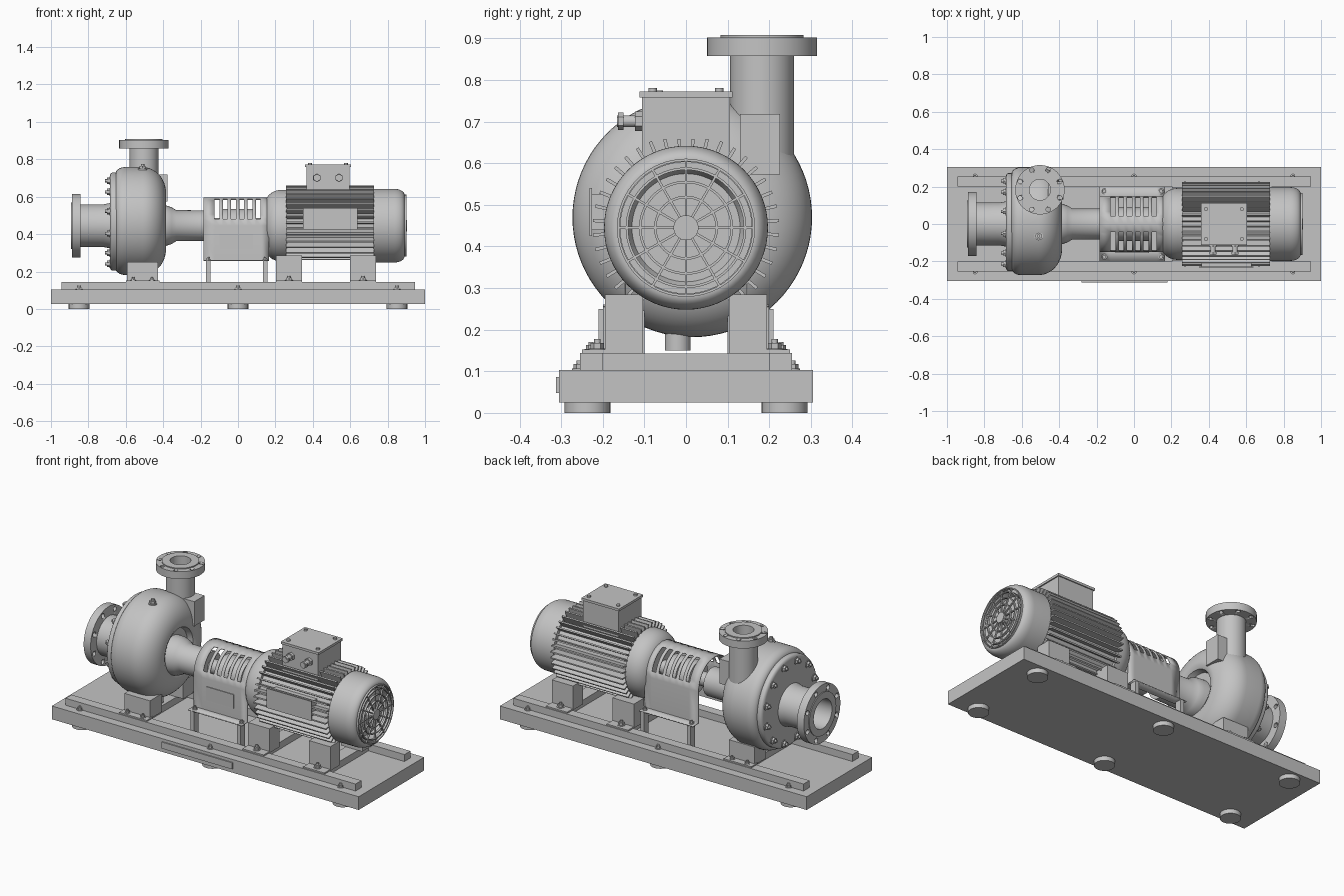
import bpy, bmesh, math
from mathutils import Matrix, Vector

if "Cube" in bpy.data.objects:
    bpy.data.objects.remove(bpy.data.objects["Cube"])

GREY = bpy.data.materials.new("machine_grey")
GREY.diffuse_color = (0.55, 0.55, 0.55, 1)
GREY.use_nodes = True
GREY.node_tree.nodes["Principled BSDF"].inputs["Base Color"].default_value = GREY.diffuse_color
AX = 0.445                       # height of the shaft axis
TO_X = Matrix.Rotation(math.pi / 2, 4, 'Y')


def finish(name, bm, smooth=True):
    bmesh.ops.remove_doubles(bm, verts=bm.verts, dist=1e-5)
    bmesh.ops.recalc_face_normals(bm, faces=bm.faces)
    me = bpy.data.meshes.new(name)
    bm.to_mesh(me)
    bm.free()
    me.materials.append(GREY)
    if smooth:
        me.polygons.foreach_set("use_smooth", [True] * len(me.polygons))
        me.set_sharp_from_angle(angle=math.radians(32))
    ob = bpy.data.objects.new(name, me)
    bpy.context.collection.objects.link(ob)
    return ob


def add_box(bm, b, rot=Matrix()):
    c = Vector(((b[0] + b[1]) / 2, (b[2] + b[3]) / 2, (b[4] + b[5]) / 2))
    s = (b[1] - b[0], b[3] - b[2], b[5] - b[4])
    bmesh.ops.create_cube(bm, size=1, matrix=rot @ Matrix.Translation(c) @ Matrix.Diagonal((*s, 1)))


def boxes(name, items, mirror=False):
    bm = bmesh.new()
    for b in items:
        add_box(bm, b)
        if mirror:
            add_box(bm, (b[0], b[1], -b[3], -b[2], b[4], b[5]))
    return finish(name, bm, False)


def add_cyl(bm, c, d, r, h, n):
    """Cylinder starting at c and running along d for length h."""
    d = Vector(d)
    m = Matrix.Translation(Vector(c) + d * h / 2) @ d.to_track_quat('Z', 'Y').to_matrix().to_4x4()
    bmesh.ops.create_cone(bm, cap_ends=True, segments=n, radius1=r, radius2=r, depth=h, matrix=m)


def cyls(name, places, d, r, h, n=32):
    bm = bmesh.new()
    for c in places:
        add_cyl(bm, c, d, r, h, n)
    return finish(name, bm)


def bolts(name, places, d, r):
    """Washer, hexagon nut and stud at each place."""
    bm = bmesh.new()
    for c in places:
        add_cyl(bm, c, d, r * 1.3, r * 0.3, 20)
        add_cyl(bm, c, d, r, r * 1.1, 6)
        add_cyl(bm, c, d, r * 0.5, r * 1.7, 12)
    return finish(name, bm)


def lathe(name, prof, y=0, z=AX, n=64, closed=False):
    """Turn a profile of (x, radius) about an axis along x."""
    bm = bmesh.new()
    rings = [[bm.verts.new((px, y + r * math.cos(2 * math.pi * i / n), z + r * math.sin(2 * math.pi * i / n)))
              for i in range(n)] for px, r in prof]
    pairs = list(zip(rings, rings[1:])) + ([(rings[-1], rings[0])] if closed else [])
    for a, b in pairs:
        for i in range(n):
            j = (i + 1) % n
            bm.faces.new((a[i], a[j], b[j], b[i]))
    bmesh.ops.dissolve_degenerate(bm, dist=1e-6, edges=bm.edges)
    return finish(name, bm)


def arc(cx, cr, a, b, d0, d1, n=8):
    return [(cx + a * math.cos(math.radians(d0 + (d1 - d0) * i / n)),
             cr + b * math.sin(math.radians(d0 + (d1 - d0) * i / n))) for i in range(n + 1)]


def ring_points(count, r, x, y, z, phase=0.5):
    return [(x, y + r * math.cos(2 * math.pi * (i + phase) / count), z + r * math.sin(2 * math.pi * (i + phase) / count))
            for i in range(count)]


def drill(ob, cutter):
    m = ob.modifiers.new("holes", 'BOOLEAN')
    m.object, m.operation, m.solver = cutter, 'DIFFERENCE', 'EXACT'
    cutter.hide_render = True
    bpy.context.view_layer.objects.active = ob
    bpy.ops.object.modifier_apply(modifier=m.name)
    bpy.data.objects.remove(cutter)


# Base, feet, rails and cross members
boxes("base_plate", [(-1, 1, -0.305, 0.305, 0.025, 0.103)])
cyls("base_feet", [(x, y, 0) for x in (-0.85, 0, 0.85) for y in (-0.237, 0.237)], (0, 0, 1), 0.055, 0.03, 40)
boxes("rails", [(-0.945, 0.945, 0.2, 0.255, 0.1, 0.144)], True)
boxes("cross_members", [(x - 0.04, x + 0.04, -0.2, 0.2, 0.1, 0.143) for x in (-0.51, 0.27, 0.67)])
bolts("anchor_bolts", [(x, y, 0.102) for x in (-0.85, 0, 0.85) for y in (-0.256, 0.256)], (0, 0, 1), 0.014)
boxes("base_label", [(-0.28, 0.18, -0.312, -0.304, 0.048, 0.086)])

# Motor body with cooling fins
lathe("motor_body", [(0.25, 0), (0.25, 0.175), (0.735, 0.175), (0.735, 0)])
bm = bmesh.new()
for i in range(40):
    a = 2 * math.pi * (i + 0.5) / 40
    s = math.sin(a)
    reach = min(0.224, (0.213 if s > 0 else 0.182) / max(abs(s), 0.01))
    rot = Matrix.Translation((0, 0, AX)) @ Matrix.Rotation(a, 4, 'X')
    add_box(bm, (0.257, 0.727, 0.16, reach, -0.004, 0.004), rot)
finish("motor_fins", bm, False)
boxes("motor_label", [(0.347, 0.64, -0.232, -0.226, 0.425, 0.54)])
boxes("motor_label_mount", [(0.36, 0.627, -0.227, -0.16, 0.44, 0.525)])

# Motor end bell and fan cover
lathe("motor_end_bell", [(0.144, 0), (0.144, 0.115)] + arc(0.235, 0.115, 0.091, 0.077, 180, 90)
      + [(0.262, 0.192), (0.262, 0)])
lathe("fan_cover", [(0.725, 0), (0.725, 0.197), (0.835, 0.197)] + arc(0.835, 0.165, 0.055, 0.032, 90, 0)
      + [(0.89, 0.158), (0.882, 0.158), (0.882, 0.145), (0.85, 0.13), (0.85, 0)])
bm = bmesh.new()
for k in range(12):
    rot = Matrix.Translation((0, 0, AX)) @ Matrix.Rotation(2 * math.pi * k / 12, 4, 'X')
    add_box(bm, (0.889, 0.898, 0.025, 0.162, -0.003, 0.003), rot)
finish("fan_grille_spokes", bm, False)
for k, r in enumerate((0.074, 0.11, 0.142, 0.163)):
    lathe("fan_grille_ring_%d" % k, [(0.888, r - 0.003), (0.9, r - 0.003), (0.9, r + 0.003), (0.888, r + 0.003)],
          closed=True)
cyls("fan_hub", [(0.85, 0, AX)], (1, 0, 0), 0.03, 0.054, 32)

# Terminal box with cable glands
boxes("terminal_box", [(0.365, 0.597, -0.106, 0.106, 0.6, 0.758), (0.358, 0.604, -0.112, 0.112, 0.758, 0.772)])
cyls("lid_screws", [(x, y, 0.77) for x in (0.385, 0.577) for y in (-0.08, 0.08)], (0, 0, 1), 0.01, 0.011, 12)
glands = [(x, -0.1, 0.701) for x in (0.422, 0.54)]
cyls("gland_bodies", glands, (0, -1, 0), 0.014, 0.066, 24)
cyls("gland_nuts", glands, (0, -1, 0), 0.023, 0.022, 6)
cyls("gland_caps", [(x, -0.15, z) for x, y, z in glands], (0, -1, 0), 0.021, 0.014, 6)

# Motor feet
boxes("motor_feet", [(x0, x1, 0.103, 0.195, 0.143, 0.285) for x0, x1 in ((0.203, 0.342), (0.6, 0.738))]
      + [(x0, x1, 0.19, 0.25, 0.143, 0.152) for x0, x1 in ((0.203, 0.342), (0.6, 0.738))], True)
bolts("motor_foot_bolts", [(x, y, 0.15) for x in (0.272, 0.668) for y in (-0.213, 0.213)], (0, 0, 1), 0.016)

# Pump casing, cover and bearing bracket
lathe("pump_casing", [(-0.66, 0), (-0.66, 0.255)] + arc(-0.605, 0.252, 0.05, 0.036, 180, 90)
      + arc(-0.51, 0.15, 0.125, 0.138, 90, 0, 12) + [(-0.395, 0.13), (-0.425, 0.12), (-0.425, 0)], 0.015, 0.47, 80)
lathe("casing_cover", [(-0.685, 0), (-0.685, 0.215)] + arc(-0.67, 0.242, 0.015, 0.02, 180, 90, 5)
      + [(-0.64, 0.262), (-0.64, 0)], 0.01, 0.467, 80)
bolts("cover_bolts", ring_points(12, 0.23, -0.683, 0.008, 0.463), (-1, 0, 0), 0.017)
lathe("bearing_bracket", [(-0.45, 0), (-0.45, 0.11), (-0.385, 0.108), (-0.355, 0.098), (-0.33, 0.083),
                          (-0.17, 0.082), (-0.17, 0)])
boxes("casing_lug", [(-0.46, -0.376, 0.13, 0.226, 0.573, 0.718)])
boxes("pump_feet", [(-0.593, -0.427, 0.1, 0.21, 0.143, 0.25), (-0.6, -0.42, 0.19, 0.25, 0.143, 0.152)], True)
bolts("pump_foot_bolts", [(x, y, 0.15) for x in (-0.56, -0.46) for y in (-0.228, 0.228)], (0, 0, 1), 0.012)
cyls("drain_plug", [(-0.51, -0.02, 0.15)], (0, 0, 1), 0.031, 0.06)
bolts("vent_plug", [(-0.51, -0.064, 0.744)], (0, 0, 1), 0.018)

# Suction branch
lathe("suction_pipe", [(-0.892, 0.085), (-0.892, 0.125), (-0.885, 0.125), (-0.885, 0.114), (-0.72, 0.114),
                       (-0.68, 0.122), (-0.68, 0.085)], closed=True)
flange = lathe("suction_flange", [(-0.887, 0.1), (-0.887, 0.17), (-0.842, 0.17), (-0.842, 0.1)], closed=True)
drill(flange, cyls("cutter", ring_points(8, 0.147, -0.9, 0, AX), (1, 0, 0), 0.014, 0.1, 16))

# Discharge branch, turned along x and stood upright
UP = Matrix.Translation((-0.503, 0.183, 0)) @ Matrix.Rotation(-math.pi / 2, 4, 'Y')
pipe = lathe("discharge_pipe", [(0.45, 0.056), (0.45, 0.077), (0.895, 0.077), (0.895, 0.1), (0.908, 0.1),
                                (0.908, 0.056)], 0, 0, closed=True)
flange = lathe("discharge_flange", [(0.858, 0.07), (0.858, 0.132), (0.902, 0.132), (0.902, 0.07)], 0, 0, closed=True)
drill(flange, cyls("cutter", ring_points(8, 0.115, 0.84, 0, 0), (1, 0, 0), 0.0115, 0.1, 16))
for ob in (pipe, flange):
    ob.data.transform(UP)

# Coupling and shaft
lathe("coupling", [(-0.19, 0), (-0.19, 0.04), (-0.08, 0.04), (-0.08, 0.09), (-0.005, 0.09), (-0.005, 0.08),
                   (0.005, 0.08), (0.005, 0.09), (0.08, 0.09), (0.08, 0.04), (0.2, 0.04), (0.2, 0)])

# Slotted coupling guard: arched section swept along x, slots left open
half = [14, 24, 34, 44, 54, 64, 73]
angles = [0] + half + [90] + [180 - a for a in reversed(half)] + [180]
section = [(0.2, 0.258), (0.147, 0.258)]
section += [(0.147 * math.cos(math.radians(a)), AX + 0.147 * math.sin(math.radians(a))) for a in angles]
section += [(-0.147, 0.258), (-0.2, 0.258)]
xs = [-0.185]
for k in range(6):
    xs += [-0.125 + 0.044 * k, -0.099 + 0.044 * k]
xs.append(0.165)
bm = bmesh.new()
grid = [[bm.verts.new((x, y, z)) for y, z in section] for x in xs]
for i in range(len(xs) - 1):
    for j in range(len(section) - 1):
        slotted = 3 <= j <= 8 or 11 <= j <= 16
        if not (i % 2 and slotted):
            bm.faces.new((grid[i][j], grid[i + 1][j], grid[i + 1][j + 1], grid[i][j + 1]))
guard = finish("coupling_guard", bm)
solid = guard.modifiers.new("thickness", 'SOLIDIFY')
solid.thickness, solid.offset = 0.006, 0
boxes("guard_legs", [(x - 0.012, x + 0.012, 0.16, 0.2, 0.12, 0.257) for x in (-0.158, 0.145)], True)
bolts("guard_bolts", [(x, y, 0.26) for x in (-0.158, 0.145) for y in (-0.175, 0.175)], (0, 0, 1), 0.011)
boxes("guard_label", [(-0.1, 0.08, -0.154, -0.148, 0.32, 0.4)])
